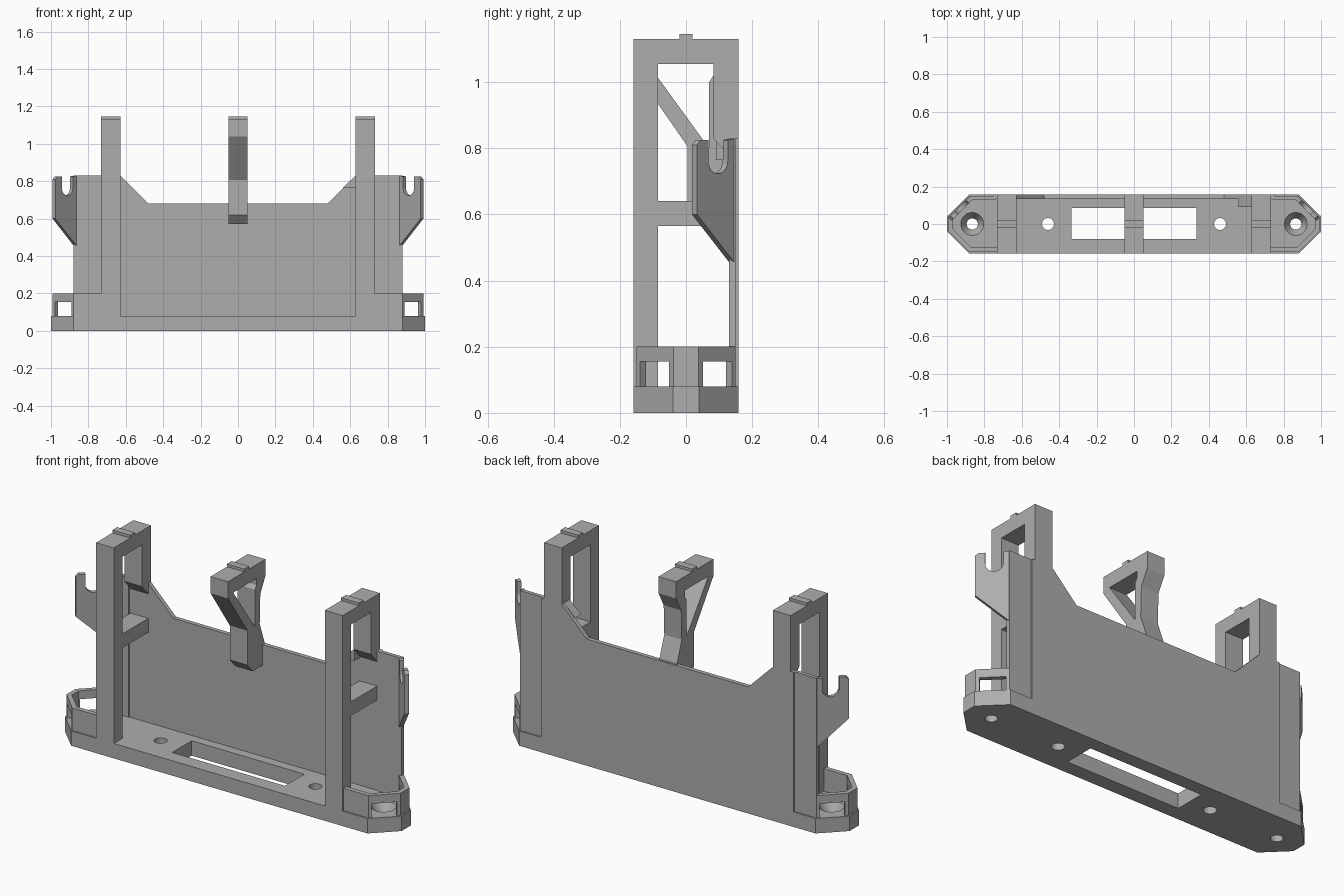
import bpy, bmesh, math
from mathutils import Vector, Matrix

cube = bpy.data.objects.get("Cube")
if cube:
    bpy.data.objects.remove(cube, do_unlink=True)

GREY = (0.42, 0.42, 0.42, 1)
mat = bpy.data.materials.new("plain grey")
mat.use_nodes = True
mat.diffuse_color = GREY
mat.node_tree.nodes["Principled BSDF"].inputs["Base Color"].default_value = GREY


def finish(name, bm):
    bmesh.ops.recalc_face_normals(bm, faces=bm.faces)
    mesh = bpy.data.meshes.new(name)
    bm.to_mesh(mesh)
    bm.free()
    mesh.materials.append(mat)
    ob = bpy.data.objects.new(name, mesh)
    bpy.context.collection.objects.link(ob)
    return ob


def prism(name, pts, axis, lo, hi, matrix=None):
    """Extrude a flat outline along an axis from lo to hi."""
    place = {"x": lambda a, b: (lo, a, b),
             "y": lambda a, b: (a, lo, b),
             "z": lambda a, b: (a, b, lo)}[axis]
    bm = bmesh.new()
    face = bm.faces.new([bm.verts.new(place(a, b)) for a, b in pts])
    out = bmesh.ops.extrude_face_region(bm, geom=[face])
    move = Vector([hi - lo if c == axis else 0 for c in "xyz"])
    verts = [g for g in out["geom"] if isinstance(g, bmesh.types.BMVert)]
    bmesh.ops.translate(bm, verts=verts, vec=move)
    if matrix:
        bm.transform(matrix)
    return finish(name, bm)


def box(name, x0, x1, y0, y1, z0, z1, matrix=None):
    return prism(name, [(x0, y0), (x1, y0), (x1, y1), (x0, y1)], "z", z0, z1, matrix)


def cone(name, x, r0, r1, z0, z1):
    bm = bmesh.new()
    bmesh.ops.create_cone(bm, cap_ends=True, segments=32, radius1=r0, radius2=r1,
                          depth=z1 - z0, matrix=Matrix.Translation((x, 0, (z0 + z1) / 2)))
    return finish(name, bm)


def cut(ob, cutters):
    for c in cutters:
        c.hide_render = True
        mod = ob.modifiers.new("cut", "BOOLEAN")
        mod.operation, mod.solver, mod.object = "DIFFERENCE", "EXACT", c
        bpy.context.view_layer.objects.active = ob
        bpy.ops.object.modifier_apply(modifier=mod.name)
        bpy.data.objects.remove(c, do_unlink=True)


def both_ways(pts):
    return pts + [(-a, b) for a, b in reversed(pts)]


W = 0.158      # half depth of the body
TOP = 1.13     # height of the uprights

# Base plate with window, pilot holes and countersunk end holes
base = prism("base_plate", both_ways([(0.88, -W), (1, -0.04), (1, 0.04), (0.88, W)]), "z", 0, 0.08)
cutters = [box("window_cutter", -0.335, 0.335, -0.08, 0.085, -0.1, 0.2)]
for s in (-1, 1):
    cutters += [cone("pilot_cutter", s * 0.46, 0.032, 0.032, -0.1, 0.2),
                cone("screw_cutter", s * 0.865, 0.03, 0.03, -0.1, 0.2),
                cone("countersink_cutter", s * 0.865, 0.03, 0.062, 0.03, 0.081)]
cut(base, cutters)

# Back panel with a dipped top edge, and thinner side panels
prism("back_panel", both_ways([(0.75, 0.07), (0.75, 0.83), (0.63, 0.83), (0.48, 0.68)]), "y", 0.135, W)

for s, side in ((1, "left"), (-1, "right")):
    flip = Matrix.Scale(s, 4, (1, 0, 0))
    box(side + "_side_panel", 0.74, 0.88, 0.13, 0.15, 0.07, 0.83, flip)

    # Upright frame with a brace and a locating ridge
    frame = [(-W, 0.07), (-0.085, 0.07), (-0.085, 1.055), (0.083, 1.055), (0.083, 0.83),
             (0.136, 0.77), (W, 0.77), (W, TOP), (-W, TOP)]
    prism(side + "_frame", frame, "x", 0.627, 0.732, flip)
    box(side + "_brace", 0.627, 0.732, -0.09, 0.14, 0.565, 0.64, flip)
    box(side + "_frame_ridge", 0.627, 0.732, -0.02, 0.02, TOP - 0.01, 1.145, flip)

    # Low rim around the screw, windowed on its slanted sides
    outer = [(0.73, -0.15), (0.88, -0.15), (0.992, -0.038), (0.992, 0.038), (0.88, 0.15)]
    inner = [(0.87, 0.125), (0.967, 0.028), (0.967, -0.028), (0.87, -0.125), (0.73, -0.125)]
    rim = prism(side + "_end_rim", outer + inner, "z", 0.075, 0.2, flip)
    holes = []
    for d in (-1, 1):
        turn = flip @ Matrix.Translation((0.935, d * 0.095, 0)) @ Matrix.Rotation(d * math.pi / 4, 4, "Z")
        holes.append(box("rim_window_cutter", -0.06, 0.06, -0.062, 0.062, 0.08, 0.155, turn))
    cut(rim, holes)

    # Slanted cable holder with a rounded notch
    notch = [(0.075 + 0.042 * math.cos(a), 0.765 - 0.042 * math.sin(a))
             for a in (math.pi * i / 12 for i in range(13))]
    holder = [(0, 0.45), (0.165, 0.6), (0.165, 0.81), (0.15, 0.825), (0.117, 0.825)]
    holder += notch + [(0.033, 0.825), (0, 0.83)]
    slant = flip @ Matrix.Translation((0.875, 0.15, 0)) @ Matrix.Rotation(-math.pi / 4, 4, "Z")
    prism(side + "_cable_holder", holder, "y", -0.022, 0, slant)

# Small gusset beside the left frame
prism("left_gusset", [(0.56, 0.765), (0.63, 0.765), (0.63, 0.83)], "y", 0.09, 0.14)

# Central arm with a triangular opening
arm = prism("center_arm", [(-W, TOP), (W, TOP), (W, 1.04), (0.115, 0.96), (0.11, 0.8), (0.15, 0.69),
                           (0.15, 0.57), (0.05, 0.57), (0.005, 0.62), (0.005, 0.805), (-W, 1.04)],
            "x", -0.052, 0.052)
cut(arm, [prism("arm_cutter", [(-0.115, 1.055), (0.083, 1.055), (0.083, 1.02), (0.07, 1.0), (0.07, 0.8)],
                "x", -0.2, 0.2)])
box("center_arm_ridge", -0.052, 0.052, -0.02, 0.02, TOP - 0.01, 1.145)
